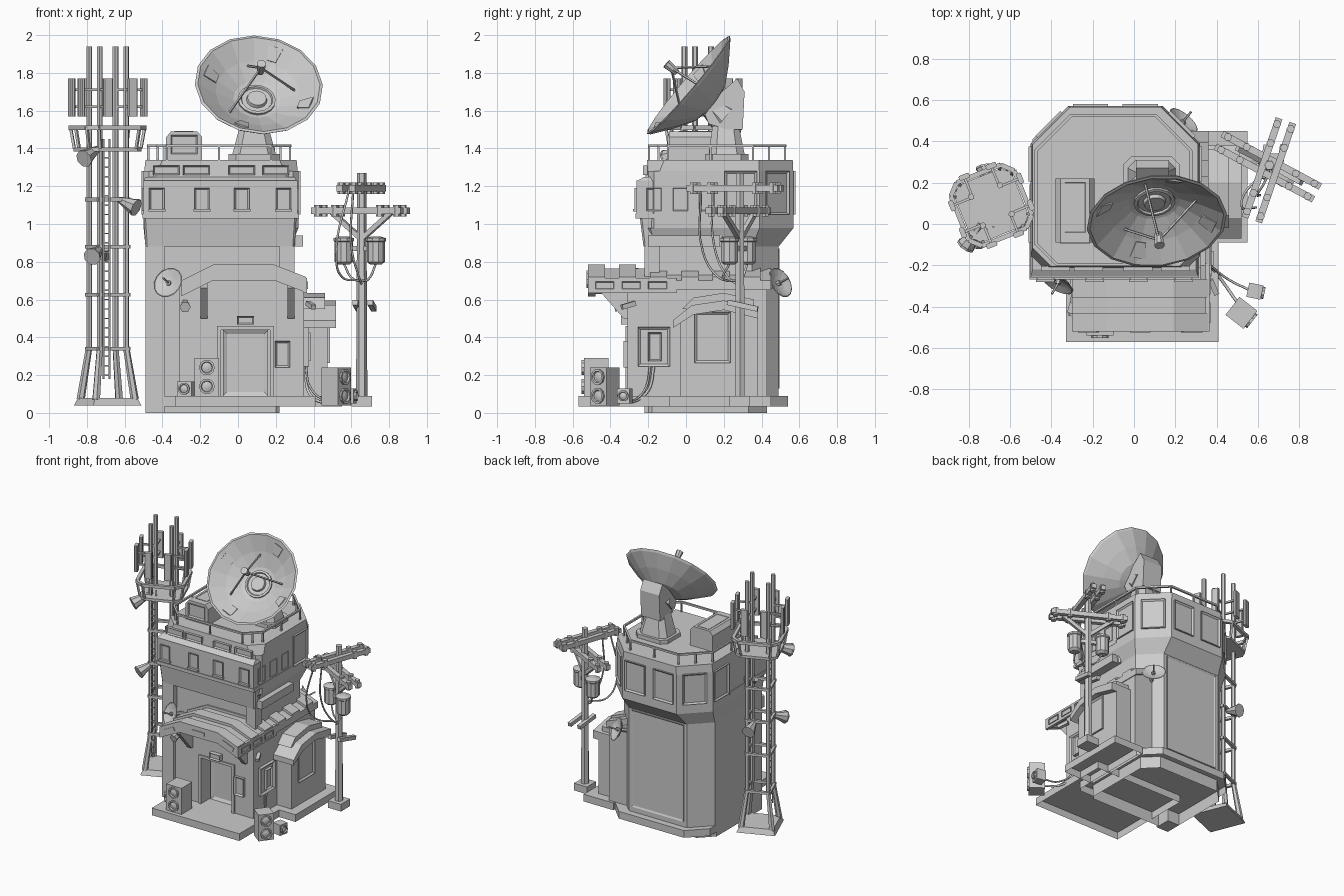
import bpy, bmesh, math
from mathutils import Vector as V, Matrix

if "Cube" in bpy.data.objects:
    bpy.data.objects.remove(bpy.data.objects["Cube"])

# ---------- helpers ----------
def obj(name, bm, M=None):
    if M is not None:
        bm.transform(M)
    bmesh.ops.recalc_face_normals(bm, faces=bm.faces)
    me = bpy.data.meshes.new(name)
    bm.to_mesh(me)
    bm.free()
    o = bpy.data.objects.new(name, me)
    bpy.context.collection.objects.link(o)
    return o

def prism(name, poly, a, b, axis='z', top=None, M=None, caps=(1, 1)):
    at = {'z': lambda u, v, w: (u, v, w), 'y': lambda u, v, w: (u, w, v), 'x': lambda u, v, w: (w, u, v)}[axis]
    bm = bmesh.new()
    lo = [bm.verts.new(at(u, v, a)) for u, v in poly]
    hi = [bm.verts.new(at(u, v, b)) for u, v in (top or poly)]
    for keep, ring in zip(caps, (lo, hi)):
        if keep:
            bm.faces.new(ring)
    n = len(lo)
    for i in range(n):
        bm.faces.new((lo[i], lo[(i+1) % n], hi[(i+1) % n], hi[i]))
    return obj(name, bm, M)

def rect(x0, x1, y0, y1):
    return [(x0, y0), (x1, y0), (x1, y1), (x0, y1)]

def octo(x0, x1, y0, y1, f, b):
    return [(x0+f, y0), (x1-f, y0), (x1, y0+f), (x1, y1-b), (x1-b, y1), (x0+b, y1), (x0, y1-b), (x0, y0+f)]

def box(name, x0, x1, y0, y1, z0, z1, M=None):
    return prism(name, rect(x0, x1, y0, y1), z0, z1, M=M)

def aim(p, d):
    return Matrix.Translation(p) @ V(d).to_track_quat('Z', 'Y').to_matrix().to_4x4()

def beam(name, p, q, r, n=6, r2=None, M=None):
    p, q = V(p), V(q)
    bm = bmesh.new()
    bmesh.ops.create_cone(bm, cap_ends=True, segments=n, radius1=r, radius2=r if r2 is None else r2, depth=(q-p).length,
                          matrix=aim((p+q)/2, q-p) @ Matrix.Rotation(math.pi/n, 4, 'Z'))
    return obj(name, bm, M)

def lathe(name, prof, n, M=None):
    bm = bmesh.new()
    rings = [[bm.verts.new((r*math.cos(2*math.pi*i/n), r*math.sin(2*math.pi*i/n), h)) for i in range(n)] for r, h in prof]
    for a, b in zip(rings, rings[1:]):
        for i in range(n):
            bm.faces.new((a[i], a[(i+1) % n], b[(i+1) % n], b[i]))
    bm.faces.new(rings[0])
    bm.faces.new(rings[-1])
    return obj(name, bm, M)

def panel(name, p, d, w, h, t=.015, ins=.015, dep=.012):
    """Framed, recessed plate centred at p and facing d."""
    bm = bmesh.new()
    bmesh.ops.create_cube(bm, size=1, matrix=Matrix.Diagonal((w, h, t, 1)))
    bm.normal_update()
    f = max(bm.faces, key=lambda f: f.normal.z)
    bmesh.ops.inset_region(bm, faces=[f], thickness=ins)
    for v in f.verts:
        v.co.z -= dep
    return obj(name, bm, aim(p, d))

def tube(name, pts, r=.006):
    cu = bpy.data.curves.new(name, 'CURVE')
    cu.dimensions, cu.bevel_depth, cu.bevel_resolution, cu.resolution_u = '3D', r, 1, 5
    s = cu.splines.new('BEZIER')
    s.bezier_points.add(len(pts)-1)
    for b, p in zip(s.bezier_points, pts):
        b.co, b.handle_left_type, b.handle_right_type = p, 'AUTO', 'AUTO'
    bpy.context.collection.objects.link(bpy.data.objects.new(name, cu))

def loop(name, pts, z, r, M=None):
    for i, p in enumerate(pts):
        q = pts[(i+1) % len(pts)]
        beam(name, (*p, z), (*q, z), r, 4, M=M)

# ---------- foundations (open underneath) ----------
prism('footing', octo(-.49, .22, -.2, .43, .02, .1), 0, .09, caps=(0, 0))
prism('tower_plinth', octo(-.49, .32, -.22, .54, .02, .13), .035, .09, caps=(0, 1))
prism('porch_slab', rect(-.33, .41, -.57, .1), .035, .09, caps=(0, 1))
prism('side_slab', rect(.3, .55, -.09, .45), .035, .09, caps=(0, 1))
box('left_pier', -.49, -.39, -.22, -.1, 0, .88)
box('right_pier', .22, .3, -.22, -.14, .65, .9)

# ---------- main tower ----------
body = octo(-.49, .28, -.18, .49, .02, .14)
prism('tower_body', body, .09, .88, caps=(0, 0))
prism('cabin_flare', body, .88, .98, top=octo(-.5, .32, -.21, .57, .02, .18), caps=(0, 0))
prism('cabin', octo(-.5, .32, -.2, .57, .03, .18), .98, 1.28, caps=(0, 0))
prism('front_corbel', octo(-.49, .3, -.225, .2, .01, .01), .88, 1.04, top=octo(-.5, .31, -.245, .2, .01, .01))
box('front_gallery', -.5, .315, -.262, .19, 1.045, 1.23)
box('gallery_sill', -.505, .322, -.268, .19, 1.03, 1.055)
prism('gallery_shoulder', rect(-.5, .31, -.255, .2), 1.23, 1.25, top=rect(-.49, .3, -.22, .2))
prism('parapet', octo(-.5, .32, -.215, .57, .06, .18), 1.24, 1.34, top=octo(-.49, .31, -.205, .565, .09, .18))
box('tower_side_block', .3, .345, -.2, .18, .88, .94)
for x in (-.43, -.19, .02, .24):
    panel('front_window', (x, -.264, 1.13), (0, -1, 0), .08, .12)
    box('window_ledge', x-.045, x+.045, -.28, -.26, 1.065, 1.08)
for y in (-.17, -.03, .11):
    panel('gallery_side_window', (.316, y, 1.13), (1, 0, 0), .08, .12)
panel('gallery_left_window', (-.502, -.05, 1.13), (-1, 0, 0), .08, .12)
for x in (-.38, -.22, .02, .2):
    panel('parapet_vent', (x, -.216, 1.285), (0, -1, 0), .14, .05, .025, .01)
for p, d in (((-.21, .57, 1.165), (0, 1, 0)), ((.03, .57, 1.165), (0, 1, 0)), ((-.41, .48, 1.165), (-1, 1, 0)),
             ((.23, .48, 1.165), (1, 1, 0)), ((.32, .29, 1.165), (1, 0, 0)), ((-.5, .29, 1.165), (-1, 0, 0))):
    panel('rear_window', p, d, .17, .23, .02, .025, .015)
panel('rear_wall_panel', (-.105, .49, .5), (0, 1, 0), .44, .74, .012, .02, .008)

# ---------- roof railing and rooftop unit ----------
rail = octo(-.475, .275, -.195, .525, .1, .17)
loop('roof_rail', rail, 1.415, .01)
for i, p in enumerate(rail):
    q = rail[(i+1) % 8]
    for t in (0, .5):
        x, y = p[0]+(q[0]-p[0])*t, p[1]+(q[1]-p[1])*t
        beam('rail_post', (x, y, 1.33), (x, y, 1.415), .008, 4)
prism('rooftop_unit', [(-.38, 1.34), (-.19, 1.34), (-.19, 1.46), (-.215, 1.49), (-.355, 1.49), (-.38, 1.46)], -.09, .22, 'y')
panel('unit_grille', (-.285, -.09, 1.42), (0, -1, 0), .14, .1)
panel('unit_lid', (-.285, .08, 1.485), (0, .001, 1), .1, .24)

# ---------- big dish ----------
prism('dish_pedestal', octo(-.05, .22, .1, .33, .04, .04), 1.34, 1.37)
prism('dish_column', octo(-.03, .2, .12, .31, .04, .04), 1.37, 1.52, top=octo(.01, .16, .14, .28, .03, .03))
prism('dish_head', [(.12, 1.53), (.22, 1.5), (.3, 1.5), (.31, 1.7), (.27, 1.77), (.19, 1.7), (.1, 1.58)], .01, .17, 'x')
D = aim((.11, .015, 1.735), (.09, -.76, .645))
lathe('main_dish', [(.05, -.165), (.13, -.145), (.23, -.085), (.33, -.012), (.341, .003), (.326, .006),
                    (.225, -.065), (.125, -.12), (.05, -.14)], 16, D)
beam('dish_neck', (0, 0, -.25), (0, 0, -.14), .1, 8, .07, M=D)
lathe('dish_hub', [(.1, -.14), (.1, -.115), (.085, -.112), (.08, -.122), (.055, -.122), (.05, -.105), (.02, -.105)], 16, D)
F = (0, .01, .13)
for a in (8, 100, 218):
    c, s = math.cos(math.radians(a)), math.sin(math.radians(a))
    beam('feed_strut', F, (.2*c, .2*s, -.075), .007, 5, M=D)
beam('feed_horn', (0, .01, .09), (0, .01, .165), .018, 8, .026, M=D)
for k in range(4):
    R = D @ Matrix.Rotation(math.radians(67.5+90*k), 4, 'Z') @ Matrix.Translation((.262, 0, -.034)) @ Matrix.Rotation(-.59, 4, 'Y')
    prism('dish_plate', [(-.04, -.025), (.04, -.04), (.04, .04), (-.04, .025)], -.008, .006, M=R)

# ---------- entrance house ----------
prism('house_body', [(-.31, .09), (.35, .09), (.35, .68), (.19, .75), (-.13, .75), (-.31, .68)], -.2, .43, 'y')
prism('house_front', [(-.31, .09), (-.09, .09), (-.09, .44), (.17, .44), (.17, .09), (.35, .09), (.35, .68),
                      (.19, .75), (-.13, .75), (-.31, .68)], -.31, -.2, 'y')
arch = lambda t, z=0: [(-.3, .68+z), (-.13, .765+z), (.19, .765+z), (.36, .7+z), (.36, .7+z-t), (.19, .765+z-t),
                       (-.13, .765+z-t), (-.3, .68+z-t)]
prism('house_roof', arch(.05), -.5, .45, 'y')
prism('roof_fascia', arch(.075, .012), -.52, -.48, 'y')
for i in range(6):
    prism('roof_rib', arch(.04, .02), -.52+.165*i, -.43+.165*i, 'y')
box('eave_band', .345, .365, -.52, -.05, .635, .715)
for y in (-.43, -.29, -.15):
    panel('eave_slot', (.365, y, .675), (1, 0, 0), .1, .04, .012, .008, .008)
for x, z, a in ((-.22, .695, -.46), (.03, .74, 0), (.28, .71, .37)):
    R = Matrix.Translation((x, -.52, z)) @ Matrix.Rotation(a, 4, 'Y')
    box('fascia_bar', -.05, .05, -.006, .006, -.014, .014, R)
for x in (-.18, .28):
    prism('roof_bracket', [(-.31, .5), (-.33, .5), (-.47, .66), (-.47, .7), (-.31, .7)], x-.018, x+.018, 'x')
for x0, x1, z0, z1 in ((-.11, -.09, .09, .46), (.17, .19, .09, .46), (-.11, .19, .44, .46)):
    box('door_frame', x0, x1, -.32, -.3, z0, z1)
panel('door', (.04, -.205, .265), (0, -1, 0), .24, .35, .02, .03)
panel('door_lamp', (.04, -.325, .49), (0, -1, 0), .09, .045, .04, .01)
panel('intercom', (.235, -.315, .31), (0, -1, 0), .08, .14, .03, .015)
panel('meter_cabinet', (.355, -.17, .35), (1, 0, 0), .17, .21, .04, .02)
panel('meter_door', (.37, -.165, .35), (1, 0, 0), .07, .15, .03, .012)
beam('corner_lamp', (-.28, -.31, .58), (-.28, -.38, .56), .02, 6, .03)
beam('camera', (.37, -.27, .58), (.4, -.34, .56), .018, 4)

# ---------- side annex ----------
prism('annex_body', [(-.03, .09), (.38, .09), (.38, .52), (.3, .57), (.06, .57), (-.03, .52)], .3, .475, 'x')
prism('annex_roof', [(-.07, .49), (.03, .57), (.2, .595), (.38, .56), (.38, .5), (.2, .545), (.04, .52), (-.07, .45)],
      .33, .52, 'x')
prism('annex_roof_cap', [(-.02, .55), (.04, .61), (.2, .635), (.36, .6), (.36, .56), (.04, .55)], .34, .46, 'x')
panel('annex_window', (.476, .14, .4), (1, 0, 0), .19, .27, .02, .025, .015)

# ---------- ground units with round fans ----------
def fan_box(name, x, y, z, w, h, ang, n):
    M = Matrix.Translation((x, y, z)) @ Matrix.Rotation(math.radians(ang), 4, 'Z')
    box(name, -w/2, w/2, -w/2, w/2, 0, h, M)
    for i in range(n):
        c = Matrix.Translation((0, -w/2, h*(i+.5)/n)) @ Matrix.Rotation(math.pi/2, 4, 'X')
        r = min(w, h/n)*.42
        lathe(name+'_fan', [(r, -.01), (r, .012), (r*.75, .012), (r*.65, .003), (r*.2, .008)], 10, M @ c)
fan_box('porch_unit', -.165, -.475, .09, .13, .2, 0, 2)
fan_box('porch_small_unit', -.275, -.4, .09, .08, .075, -15, 1)
fan_box('yard_unit', .52, -.43, .04, .11, .2, 52, 2)
fan_box('yard_small_unit', .585, -.325, .05, .07, .08, 78, 1)
tube('yard_cable', [(.36, -.17, .25), (.37, -.2, .12), (.43, -.28, .06), (.5, -.38, .07)], .008)
tube('yard_cable', [(.36, -.19, .25), (.38, -.21, .14), (.46, -.27, .07), (.56, -.32, .08)])

# ---------- small dishes ----------
for p, d, q in (((-.37, -.29, .69), (-.45, -.8, .4), (-.34, -.17, .66)), ((.24, .5, .69), (.6, .7, .4), (.2, .42, .66))):
    lathe('small_dish', [(.02, -.03), (.06, -.018), (.085, 0), (.08, .002), (.04, -.012), (.01, -.018)], 14, aim(p, d))
    beam('small_dish_arm', p, q, .014, 6)
    beam('small_dish_feed', p, V(p)+V(d)*.06, .006, 5)

# ---------- antenna mast ----------
T = Matrix.Translation((-.69, .09, 0)) @ Matrix.Rotation(math.radians(22), 4, 'Z')
prism('mast_base', rect(-.137, .137, -.137, .137), .04, .08, top=rect(-.12, .12, -.12, .12), M=T)
for sx in (-1, 1):
    for sy in (-1, 1):
        beam('mast_foot', (sx*.11, sy*.11, .07), (sx*.075, sy*.075, .35), .022, 6, .017, M=T)
        beam('mast_leg', (sx*.075, sy*.075, .34), (sx*.075, sy*.075, 1.94), .016, 6, M=T)
for z in (.34, .625, .88, 1.13):
    loop('mast_brace', rect(-.086, .086, -.086, .086), z, .014, T)
prism('mast_platform', octo(-.15, .15, -.15, .15, .04, .04), 1.385, 1.405, M=T)
prail = octo(-.165, .165, -.165, .165, .05, .05)
loop('platform_rail', prail, 1.51, .016, T)
for x, y in prail:
    beam('platform_post', (x*.9, y*.9, 1.4), (x, y, 1.51), .01, 4, M=T)
for k in range(4):
    R = T @ Matrix.Rotation(k*math.pi/2, 4, 'Z')
    for x in (-.07, .07):
        prism('panel_antenna', octo(x-.027, x+.027, -.19, -.165, .006, .006), 1.57, 1.77, M=R)
        for z in (1.62, 1.71):
            beam('antenna_arm', (x, -.17, z), (x, -.07, z), .009, 4, M=R)
for x in (-.065, -.03):
    beam('ladder_rail', (x, -.1, .18), (x, -.1, 1.45), .006, 4, M=T)
for i in range(25):
    beam('ladder_rung', (-.065, -.1, .2+.05*i), (-.03, -.1, .2+.05*i), .005, 4, M=T)
for p, q in (((-.74, .0, 1.4), (-.81, -.1, 1.35)), ((-.73, 0, .87), (-.77, -.09, .83)),
             ((-.63, .05, 1.13), (-.545, .0, 1.09)), ((-.7, .17, .87), (-.72, .27, .84))):
    p, q = V(p), V(q)
    beam('horn_speaker', p, q, .016, 8, .045)
    beam('horn_rim', q, q+(q-p)*.08, .048, 8)

# ---------- utility pole ----------
P = V((.655, .285, 0))
beam('pole', P+V((0, 0, .08)), P+V((0, 0, 1.27)), .03, 6, .024)
box('pole_foot', .6, .71, .23, .34, .035, .09)
def arms(name, a, b, z, n):
    a, b = V((*a, z)), V((*b, z))
    side = V((a.y-b.y, b.x-a.x, 0)).normalized()*.035
    for s in (-1, 1):
        beam(name, a+side*s, b+side*s, .024, 4)
        for t in (.06, .25, .75, .94)[:n]:
            p = a.lerp(b, t)+side*s
            beam('insulator', p-V((0, 0, .03)), p+V((0, 0, .03)), .02, 6)
arms('upper_crossarm', (.57, .02), (.735, .5), 1.19, 4)
arms('lower_crossarm', (.41, .405), (.885, .15), 1.07, 4)
for x, y in ((.5, .365), (.81, .2)):
    beam('arm_brace', P+V((0, 0, .92)), (x, y, 1.06), .018, 4)
for x, y in ((.56, .325), (.73, .23)):
    lathe('transformer', [(.03, .785), (.048, .8), (.048, .905), (.054, .91), (.054, .925), (.02, .935)], 10, Matrix.Translation((x, y, 0)))
    beam('transformer_arm', (x, y, .87), P+V((0, 0, .87)), .018, 4)
    tube('transformer_cable', [(x, y, .79), ((x+.655)/2, y-.03, .71), (.655, .27, .7)])
for x in (.62, .7):
    beam('pole_step', (x, .22, .585), (x+.02, .38, .55), .02, 4)
tube('service_cable', [(.59, .08, 1.19), (.52, .09, .85), (.55, .17, .72), (.64, .25, .7)])
tube('service_cable', [(.61, .14, 1.18), (.6, .15, .88), (.64, .22, .72), (.655, .27, .68)])
